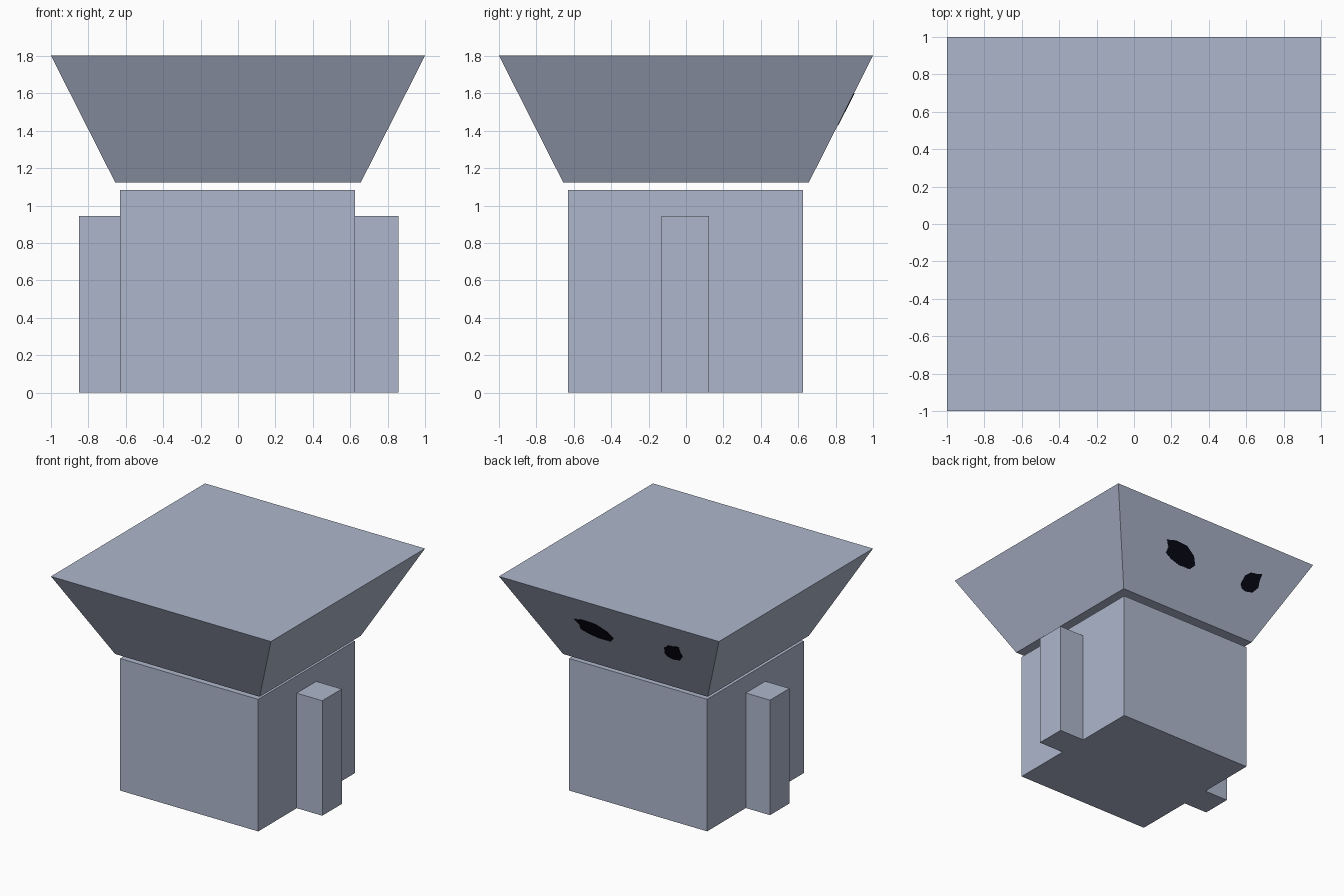
import bpy
import bmesh
from mathutils import Vector

if "Cube" in bpy.data.objects:
    bpy.data.objects.remove(bpy.data.objects["Cube"])


def material(name, rgb):
    m = bpy.data.materials.new(name)
    m.diffuse_color = (*rgb, 1)
    m.use_nodes = True
    m.node_tree.nodes["Principled BSDF"].inputs["Base Color"].default_value = m.diffuse_color
    return m


grey = material("blue grey", (0.42, 0.47, 0.60))
black = material("near black", (0.002, 0.002, 0.007))


def add_object(name, bm, mat):
    bmesh.ops.recalc_face_normals(bm, faces=bm.faces)
    mesh = bpy.data.meshes.new(name)
    bm.to_mesh(mesh)
    bm.free()
    mesh.materials.append(mat)
    obj = bpy.data.objects.new(name, mesh)
    bpy.context.collection.objects.link(obj)
    return obj


def box(name, lo, hi, taper=1.0):
    """Box between two corners; taper scales the bottom in x and y."""
    bm = bmesh.new()
    bmesh.ops.create_cube(bm, size=1)
    for v in bm.verts:
        s = taper if v.co.z < 0 else 1.0
        v.co = Vector([(a + b) / 2 + c * (b - a)
                       for a, b, c in zip(lo, hi, (v.co.x * s, v.co.y * s, v.co.z))])
    return add_object(name, bm, grey)


# Body and floating head that narrows downward
box("body", (-0.63, -0.63, 0), (0.625, 0.625, 1.085))
box("head", (-1, -1, 1.125), (1, 1, 1.802), taper=0.657)

# Side arms standing against the body
box("left_arm", (-0.85, -0.13, 0), (-0.63, 0.123, 0.945))
box("right_arm", (0.625, -0.13, 0), (0.857, 0.123, 0.945))

# Irregular painted eyes on the sloping back of the head: (x, drop below head top)
eyes = {
    "large_eye": [(0.40, 0.235), (0.313, 0.215), (0.20, 0.222), (0.11, 0.27),
                  (0.073, 0.327), (0.112, 0.368), (0.22, 0.37), (0.31, 0.35),
                  (0.372, 0.325), (0.367, 0.28)],
    "small_eye": [(-0.395, 0.32), (-0.412, 0.257), (-0.46, 0.22), (-0.51, 0.213),
                  (-0.561, 0.20), (-0.556, 0.255), (-0.564, 0.30), (-0.523, 0.349),
                  (-0.456, 0.361), (-0.41, 0.345)],
}
slope = 0.343 / 0.677
normal = Vector((0, 1, -slope)).normalized()
for name, outline in eyes.items():
    bm = bmesh.new()
    base = [Vector((x, 1 - slope * d, 1.802 - d)) for x, d in outline]
    face = bm.faces.new([bm.verts.new(p - normal * 0.001) for p in base])
    ext = bmesh.ops.extrude_face_region(bm, geom=[face], use_keep_orig=True)
    for v in ext["geom"]:
        if isinstance(v, bmesh.types.BMVert):
            v.co += normal * 0.004
    add_object(name, bm, black)
